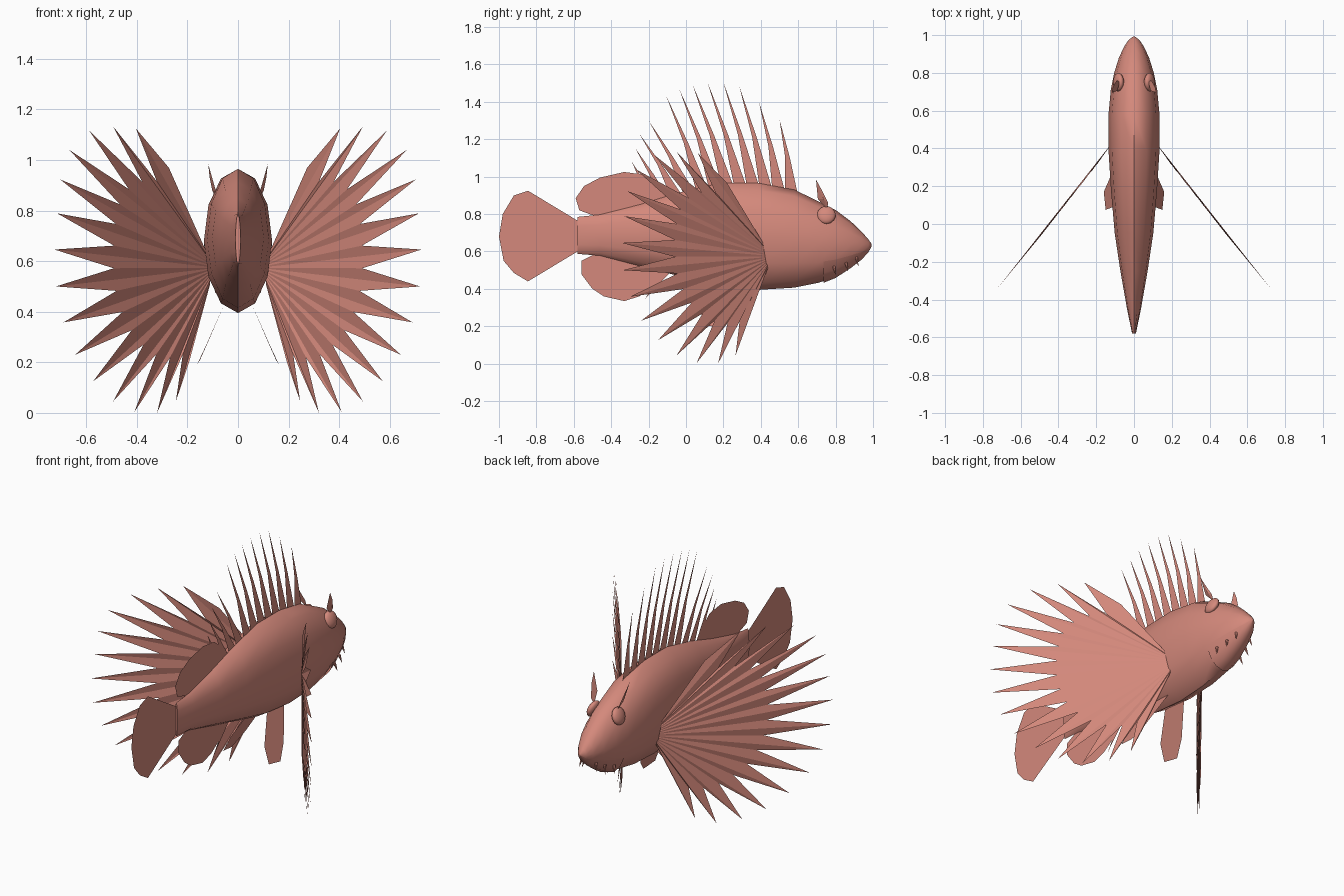
import bpy, bmesh, math
from mathutils import Vector

cube = bpy.data.objects.get("Cube")
if cube:
    bpy.data.objects.remove(cube, do_unlink=True)

skin = bpy.data.materials.new("salmon_skin")
skin.use_nodes = True
colour = (0.66, 0.25, 0.20, 1)
skin.diffuse_color = colour
skin.node_tree.nodes["Principled BSDF"].inputs["Base Color"].default_value = colour


def add_object(name, verts, faces, smooth=False):
    mesh = bpy.data.meshes.new(name)
    mesh.from_pydata([tuple(v) for v in verts], [], faces)
    mesh.materials.append(skin)
    obj = bpy.data.objects.new(name, mesh)
    bpy.context.collection.objects.link(obj)
    bm = bmesh.new()
    bm.from_mesh(mesh)
    bmesh.ops.recalc_face_normals(bm, faces=bm.faces)
    bm.to_mesh(mesh)
    bm.free()
    if smooth:
        bpy.ops.object.select_all(action='DESELECT')
        obj.select_set(True)
        bpy.context.view_layer.objects.active = obj
        bpy.ops.object.shade_smooth_by_angle(angle=math.radians(50))
    return obj


def plate(name, outline):
    """Flat fin in the middle plane from (y, z) points."""
    return add_object(name, [(0, y, z) for y, z in outline], [list(range(len(outline)))])


def loft(name, stations, start, end, count, grow=1.0, closed=True):
    """Skin elliptical sections given as (y, half width, bottom, top)."""
    verts, faces = [], []
    steps = count if closed else count + 1
    for y, w, low, high in stations:
        for i in range(steps):
            a = math.radians(start + (end - start) * i / count)
            verts.append((w * grow * math.cos(a), y,
                          (low + high) / 2 + (high - low) / 2 * grow * math.sin(a)))
    for r in range(len(stations) - 1):
        for i in range(count):
            j = (i + 1) % steps
            faces.append((r * steps + i, r * steps + j,
                          (r + 1) * steps + j, (r + 1) * steps + i))
    if closed:
        faces.append(list(range(steps)))
        faces.append(list(range(len(verts) - steps, len(verts))))
    return add_object(name, verts, faces, True)


# Body, tail root to snout
body = [(-.58, .010, .587, .785), (-.46, .035, .578, .797), (-.25, .072, .523, .85),
        (-.05, .102, .472, .912), (.18, .122, .415, .965), (.39, .135, .395, .965),
        (.58, .135, .407, .93), (.71, .123, .433, .867), (.80, .105, .465, .822),
        (.88, .080, .515, .762), (.94, .052, .56, .705), (.975, .028, .597, .665),
        (.993, .004, .628, .64)]
loft("body", body, 0, 360, 12)

# Lower jaw, a shell just outside the head
jaw = [(.735, .118, .44, .855)] + body[8:]
loft("lower_jaw", jaw, 208, 332, 6, 1.035, False)

# Middle fins
plate("tail_fin", [(-.58, .765), (-.845, .925), (-.92, .9), (-.98, .80), (-1, .68),
                   (-.975, .55), (-.92, .485), (-.845, .44), (-.58, .60)])
plate("rear_dorsal_fin", [(-.57, .82), (-.59, .885), (-.545, .95), (-.46, .995), (-.33, 1.025),
                          (-.22, 1.01), (-.17, .965), (-.13, .86), (-.3, .80), (-.46, .78)])
plate("anal_fin", [(-.56, .55), (-.56, .48), (-.5, .4), (-.44, .36), (-.33, .335), (-.25, .36),
                   (-.13, .44), (-.08, .5), (-.2, .56), (-.46, .60)])


def body_edge(y, top):
    for a, b in zip(body, body[1:]):
        if a[0] <= y <= b[0]:
            t = (y - a[0]) / (b[0] - a[0])
            k = 3 if top else 2
            return a[k] + (b[k] - a[k]) * t


# Dorsal spines, a row of slim swept blades
dorsal_tips = [(.5, 1.305), (.39, 1.4), (.285, 1.483), (.2, 1.504), (.115, 1.504), (.035, 1.493),
               (-.035, 1.466), (-.105, 1.43), (-.2, 1.3), (-.25, 1.23), (-.27, 1.15), (-.29, 1.08)]
for i, (ty, tz) in enumerate(dorsal_tips):
    y = .563 - .068 * i
    z = body_edge(y, True) - .02
    my, mz = (y + ty) / 2, (z + tz) / 2
    plate(f"dorsal_spine_{i + 1}", [(y - .033, z), (y + .033, z), (my + .022, mz),
                                    (ty, tz), (my - .002, mz)])

# Short spines ahead of the anal fin
for i in range(3):
    y = -.1 - .05 * i
    z = body_edge(y, False) + .02
    plate(f"anal_spine_{i + 1}", [(y - .02, z), (y + .03, z), (y - .12, .345 + .01 * i)])

# Pectoral fans: (x, z) of the ray tips from top to bottom
ray_tips = [(.404, 1.125), (.494, 1.133), (.589, 1.117), (.667, 1.04), (.703, .923),
            (.715, .789), (.726, .646), (.72, .5), (.69, .358), (.644, .23),
            (.573, .125), (.494, .045), (.41, .003), (.32, 0), (.246, .045)]


def on_fan(x, z, offset=0.0):
    return Vector((x - offset * .79, .425 - (x - .12) * 1.27 - offset * .62, z))


def pectoral_fan(name, side):
    valleys = [(.28, .97)]
    for (ax, az), (bx, bz) in zip(ray_tips, ray_tips[1:]):
        valleys.append((.13 + ((ax + bx) / 2 - .13) * .62, .57 + ((az + bz) / 2 - .57) * .62))
    valleys.append((.2, .2))
    n = len(ray_tips)
    top, bottom = on_fan(.122, .63), on_fan(.11, .51)
    verts = [top.lerp(bottom, k / (2 * n)) for k in range(2 * n + 1)]
    rim = len(verts)
    for i in range(2 * n + 1):
        x, z = ray_tips[i // 2] if i % 2 else valleys[i // 2]
        verts.append(on_fan(x, z, 0 if i % 2 else .008))
    # Each pleat runs from the root to one tip and one valley
    faces = [(k, rim + k, rim + k + 1, k + 1) for k in range(2 * n)]
    add_object(name, [(v.x * side, v.y, v.z) for v in verts], faces)


def spike(name, base, tip, radius):
    """Slim six-sided cone."""
    base, tip = Vector(base), Vector(tip)
    axis = (tip - base).normalized()
    u = axis.orthogonal().normalized()
    v = axis.cross(u)
    ring = [base + radius * (u * math.cos(k * math.pi / 3) + v * math.sin(k * math.pi / 3))
            for k in range(6)]
    faces = [(k, (k + 1) % 6, 6) for k in range(6)] + [list(range(6))]
    add_object(name, ring + [tip], faces, True)


# Paired parts
for label, s in (("left", 1), ("right", -1)):
    # The animal's head is at +y
    pectoral_fan(f"{label}_pectoral_fan", s)

    pelvic = [(.05, .36, .44), (.05, .2, .44), (.11, .09, .3), (.15, .075, .21),
              (.16, .17, .195), (.125, .25, .27)]
    add_object(f"{label}_pelvic_fin", [(x * s, y, z) for x, y, z in pelvic], [list(range(6))])

    # Eye, a shallow dome set in the head
    bpy.ops.mesh.primitive_uv_sphere_add(segments=16, ring_count=10, radius=.05,
                                         location=(.082 * s, .75, .795))
    eye = bpy.context.object
    eye.name = f"{label}_eye"
    eye.scale = (.5, 1, 1)
    eye.rotation_euler = (0, -.35 * s, 0)
    eye.data.materials.append(skin)
    bpy.ops.object.shade_smooth_by_angle()

    # Leaf-shaped horn above the eye
    horn = [(.075, .755, .825), (.088, .705, .88), (.118, .695, .985), (.112, .725, .93),
            (.092, .76, .86), (.102, .735, .88)]
    add_object(f"{label}_brow_horn", [(x * s, y, z) for x, y, z in horn],
               [(0, 1, 5), (1, 2, 5), (2, 3, 5), (3, 4, 5), (4, 0, 5), (0, 4, 3, 2, 1)])

    # Chin barbels
    for i, (x, y, z) in enumerate([(.045, .91, .57), (.065, .855, .54), (.08, .79, .52)]):
        spike(f"{label}_barbel_{i + 1}", (x * s, y, z),
              ((x + .012) * s, y + .012, z - .05), .009)
